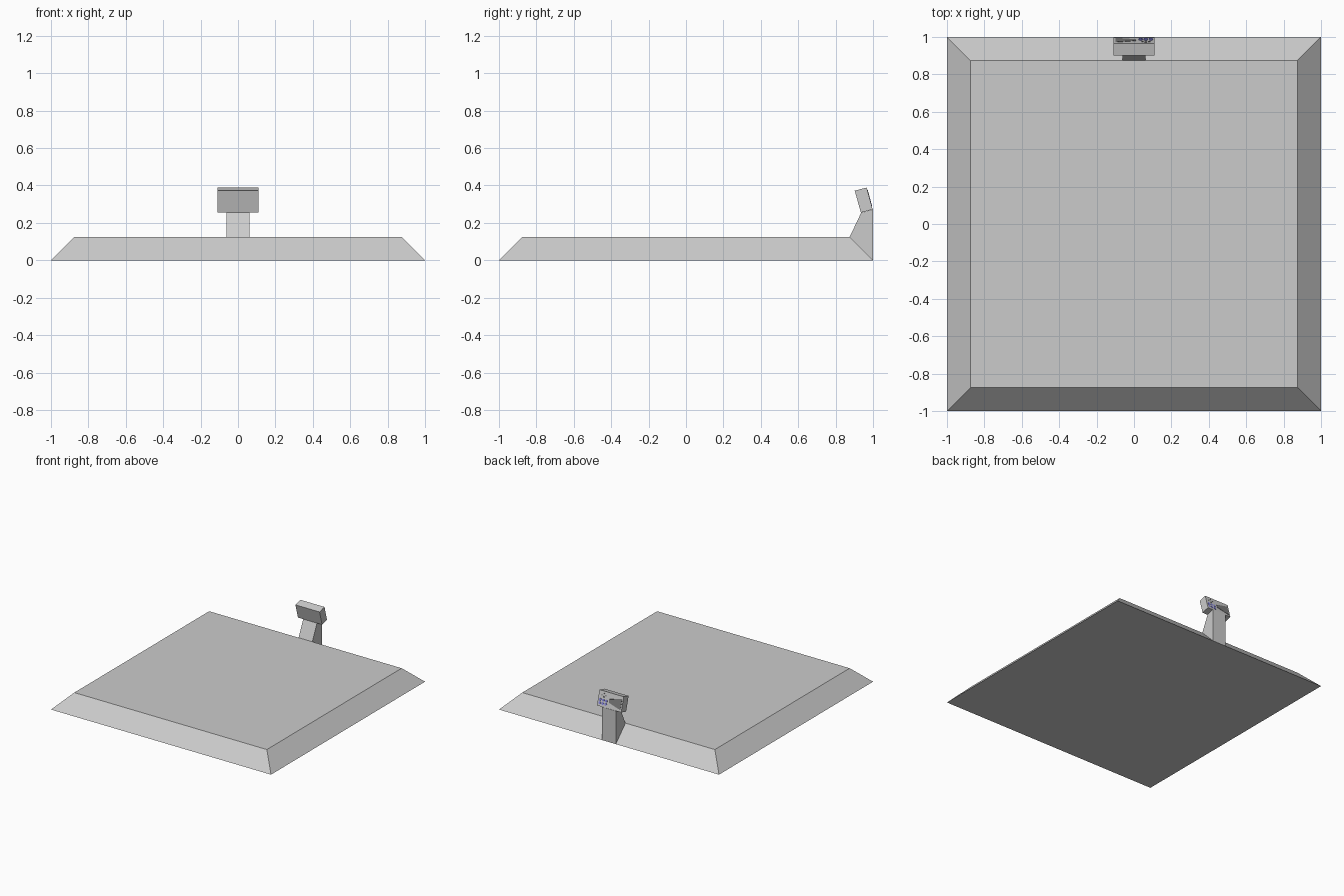
import bpy, bmesh, math
from mathutils import Vector, Matrix

if "Cube" in bpy.data.objects:
    bpy.data.objects.remove(bpy.data.objects["Cube"])


def material(name, rgb):
    m = bpy.data.materials.new(name)
    m.diffuse_color = (*rgb, 1)
    m.use_nodes = True
    m.node_tree.nodes["Principled BSDF"].inputs["Base Color"].default_value = m.diffuse_color
    return m


def finish(bm, name, mats=()):
    bmesh.ops.recalc_face_normals(bm, faces=bm.faces)
    me = bpy.data.meshes.new(name)
    bm.to_mesh(me)
    bm.free()
    for m in mats:
        me.materials.append(m)
    ob = bpy.data.objects.new(name, me)
    bpy.context.collection.objects.link(ob)
    return ob


def prism(name, points, offset, mats=()):
    """Extrude a flat outline along an offset vector."""
    bm = bmesh.new()
    face = bm.faces.new([bm.verts.new(p) for p in points])
    ext = bmesh.ops.extrude_face_region(bm, geom=[face])["geom"]
    bmesh.ops.translate(bm, vec=offset,
                        verts=[v for v in ext if isinstance(v, bmesh.types.BMVert)])
    return finish(bm, name, mats)


grey = material("grey", (0.8, 0.8, 0.8))
band_grey = material("band_grey", (0.55, 0.55, 0.55))
dark = material("dark", (0.2, 0.2, 0.2))
blue = material("blue", (0.25, 0.25, 0.75))

# Platform: bevelled slab with a darker band inset flush in the top
bm = bmesh.new()
bmesh.ops.create_cone(bm, cap_ends=True, segments=4, radius1=math.sqrt(2),
                      radius2=0.875 * math.sqrt(2), depth=0.125,
                      matrix=Matrix.Translation((0, 0, 0.0625)) @ Matrix.Rotation(math.pi / 4, 4, 'Z'))
top = max(bm.faces, key=lambda f: f.calc_center_median().z)
bmesh.ops.inset_region(bm, faces=[top], thickness=0.05)
band = bmesh.ops.inset_region(bm, faces=[top], thickness=0.075)["faces"]
for f in band:
    f.material_index = 1
top.material_index = 0
finish(bm, "platform", [grey, band_grey])

# Post: side profile extruded across x
post = [(0.875, 0.125), (0.937, 0.255), (1.0, 0.272), (1.0, 0.0)]
prism("console_post", [(-0.0625, y, z) for y, z in post], (0.125, 0, 0))

# Console head: tilted box
head = [(0.902, 0.372), (0.966, 0.389), (0.998, 0.272), (0.935, 0.255)]
prism("console_head", [(-0.11, y, z) for y, z in head], (0.22, 0, 0))

# Panel frame on the back face of the head: x across, v up the slope
low, high = Vector((0, 0.998, 0.272)), Vector((0, 0.966, 0.389))
up = (high - low).normalized()
normal = Vector((0, up.z, -up.y))


def on_panel(x, v):
    return low + up * v + Vector((x, 0, 0)) - normal * 0.001


def disc(name, x, v, r, mat):
    pts = [on_panel(x + r * math.cos(i * math.pi / 4), v + r * math.sin(i * math.pi / 4))
           for i in range(8)]
    prism(name, pts, normal * 0.003, [mat])


# Wedge-shaped display
prism("display", [on_panel(x, v) for x, v in
                  [(-0.1, 0.015), (0.01, 0.045), (0.01, 0.072), (-0.1, 0.1)]],
      normal * 0.003, [dark])

# Blue button grid and the small dark buttons above it
for row in range(2):
    for col in range(3):
        disc("blue_button", 0.036 + col * 0.027, 0.026 + row * 0.025, 0.011, blue)
for i in range(4):
    a = i * math.pi / 2
    disc("small_button", 0.063 + 0.018 * math.cos(a), 0.09 + 0.014 * math.sin(a), 0.006, dark)
